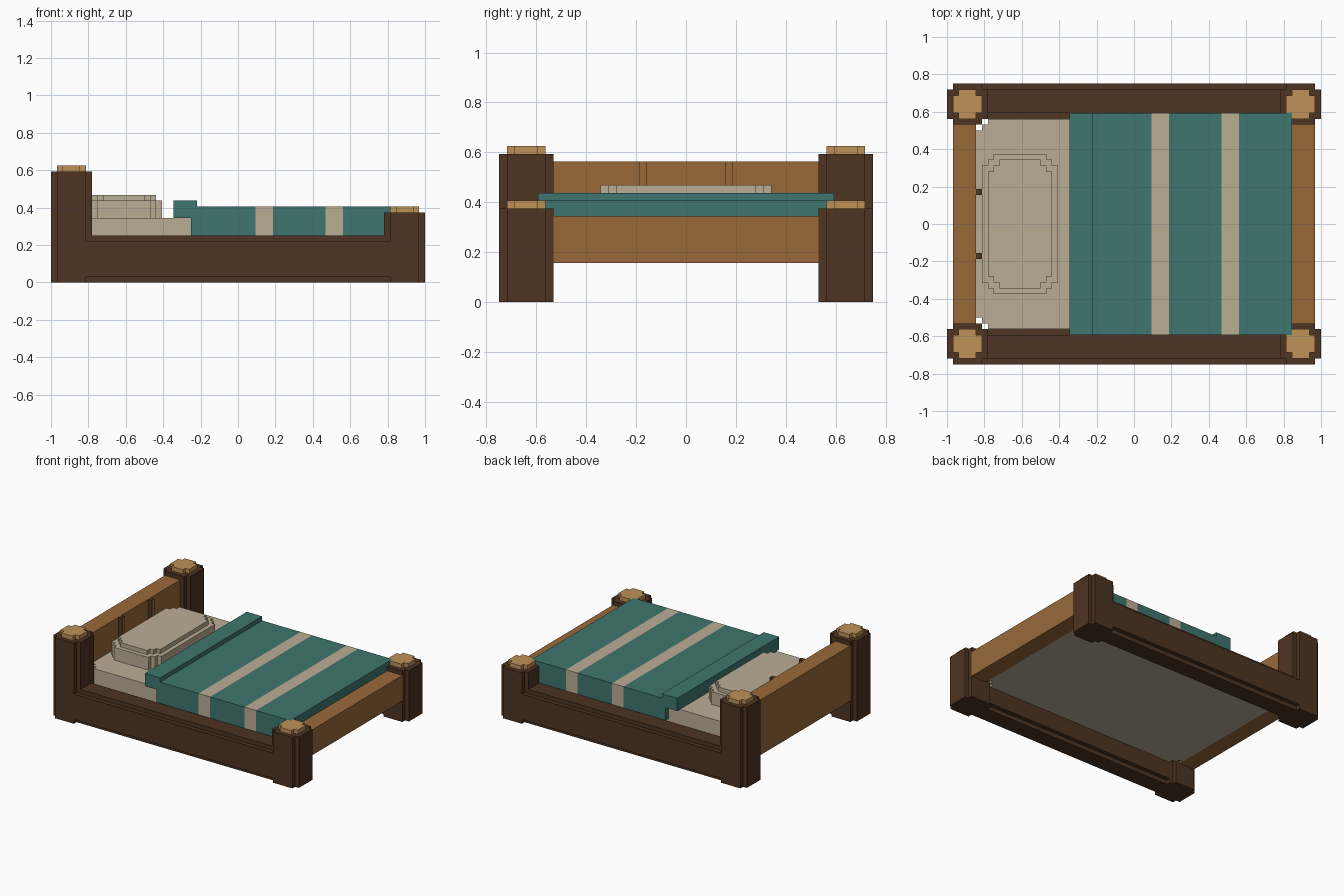
import bpy, bmesh
from mathutils import Vector

U = 1 / 32  # every size below is counted in blocks of this edge

if "Cube" in bpy.data.objects:
    bpy.data.objects.remove(bpy.data.objects["Cube"], do_unlink=True)


def material(name, rgb):
    lin = [(c / 255 / 12.92) if c < 10 else ((c / 255 + 0.055) / 1.055) ** 2.4 for c in rgb]
    m = bpy.data.materials.new(name)
    m.use_nodes = True
    m.diffuse_color = (*lin, 1)
    bsdf = m.node_tree.nodes["Principled BSDF"]
    bsdf.inputs["Base Color"].default_value = (*lin, 1)
    bsdf.inputs["Roughness"].default_value = 0.9
    return m


DARK = material("dark wood", (77, 51, 34))
WOOD = material("light wood", (153, 105, 58))
GOLD = material("golden wood", (191, 146, 88))
TEAL = material("teal cloth", (63, 118, 111))
CREAM = material("cream cloth", (187, 174, 149))


def prism(name, profile, axis, lo, hi, mats, cuts=(), rule=None):
    """Extrude a 2D profile along an axis; the profile uses the other two axes in order."""
    bm = bmesh.new()

    def point(a, b, c):
        p = [a, b]
        p.insert(axis, c)
        return Vector(p) * U

    base = bm.faces.new([bm.verts.new(point(a, b, lo)) for a, b in profile])
    top = bmesh.ops.extrude_face_region(bm, geom=[base])
    verts = [g for g in top["geom"] if isinstance(g, bmesh.types.BMVert)]
    bmesh.ops.translate(bm, verts=verts, vec=point(0, 0, hi - lo))
    for x in cuts:
        bmesh.ops.bisect_plane(bm, geom=bm.verts[:] + bm.edges[:] + bm.faces[:],
                               plane_co=(x * U, 0, 0), plane_no=(1, 0, 0))
    bmesh.ops.recalc_face_normals(bm, faces=bm.faces[:])
    if rule:
        for f in bm.faces:
            f.material_index = rule(f.calc_center_median() / U, f.normal)
    mesh = bpy.data.meshes.new(name)
    bm.to_mesh(mesh)
    bm.free()
    for m in mats:
        mesh.materials.append(m)
    ob = bpy.data.objects.new(name, mesh)
    bpy.context.collection.objects.link(ob)
    return ob


def stepped(a0, a1, b0, b1, steps=1):
    """Rectangle whose corners are cut into stairs of one-block steps."""
    corner = [(0, steps)]
    for i in range(1, steps + 1):
        corner += [(i, steps - i + 1), (i, steps - i)]
    pts = [(a0 + i, b0 + j) for i, j in corner]
    pts += [(a1 - i, b0 + j) for i, j in reversed(corner)]
    pts += [(a1 - i, b1 - j) for i, j in corner]
    pts += [(a0 + i, b1 - j) for i, j in reversed(corner)]
    return pts


def rect(a0, a1, b0, b1):
    return [(a0, b0), (a1, b0), (a1, b1), (a0, b1)]


# Corner posts with caps, and side rails
for y, side in ((-24, "right"), (17, "left")):
    for x, height, end in ((-32, 19, "head"), (25, 12, "foot")):
        prism(f"{end}_post_{side}", stepped(x, x + 7, y, y + 7), 2, 0, height, [DARK])
        prism(f"{end}_post_cap_{side}", stepped(x + 1, x + 6, y + 1, y + 6), 2,
              height, height + 1, [GOLD])
    y0 = -24 if y < 0 else 18
    prism(f"side_rail_{side}", stepped(y0, y0 + 6, 0, 8), 0, -28, 28, [DARK])

# Head and foot boards
prism("headboard", rect(-31, -27, -17, 17), 2, 5, 18, [WOOD])
prism("footboard", rect(27, 31, -17, 17), 2, 5, 11, [WOOD])

# Headboard ribs: light front, dark edges
for y, side in ((-6, "right"), (5, "left")):
    prism(f"headboard_rib_{side}", rect(-27, -26, y, y + 1), 2, 10, 18, [DARK, WOOD],
          rule=lambda c, n: int(n.x > 0.5))

# Mattress and pillow
prism("mattress", stepped(-27, 27, -18, 18, 2), 2, 5, 11, [CREAM])
prism("pillow", stepped(-26, -13, -12, 12, 2), 2, 11, 14, [CREAM])
prism("pillow_top", stepped(-25, -14, -11, 11, 2), 2, 14, 15, [CREAM])

# Blanket with folded edge and two stripes
blanket = [(-8, 8), (27, 8), (27, 13), (-7, 13), (-7, 14), (-11, 14), (-11, 11), (-8, 11)]
prism("blanket", blanket, 1, -19, 19, [TEAL, CREAM], cuts=(3, 6, 15, 18),
      rule=lambda c, n: int(3 < c.x < 6 or 15 < c.x < 18))
